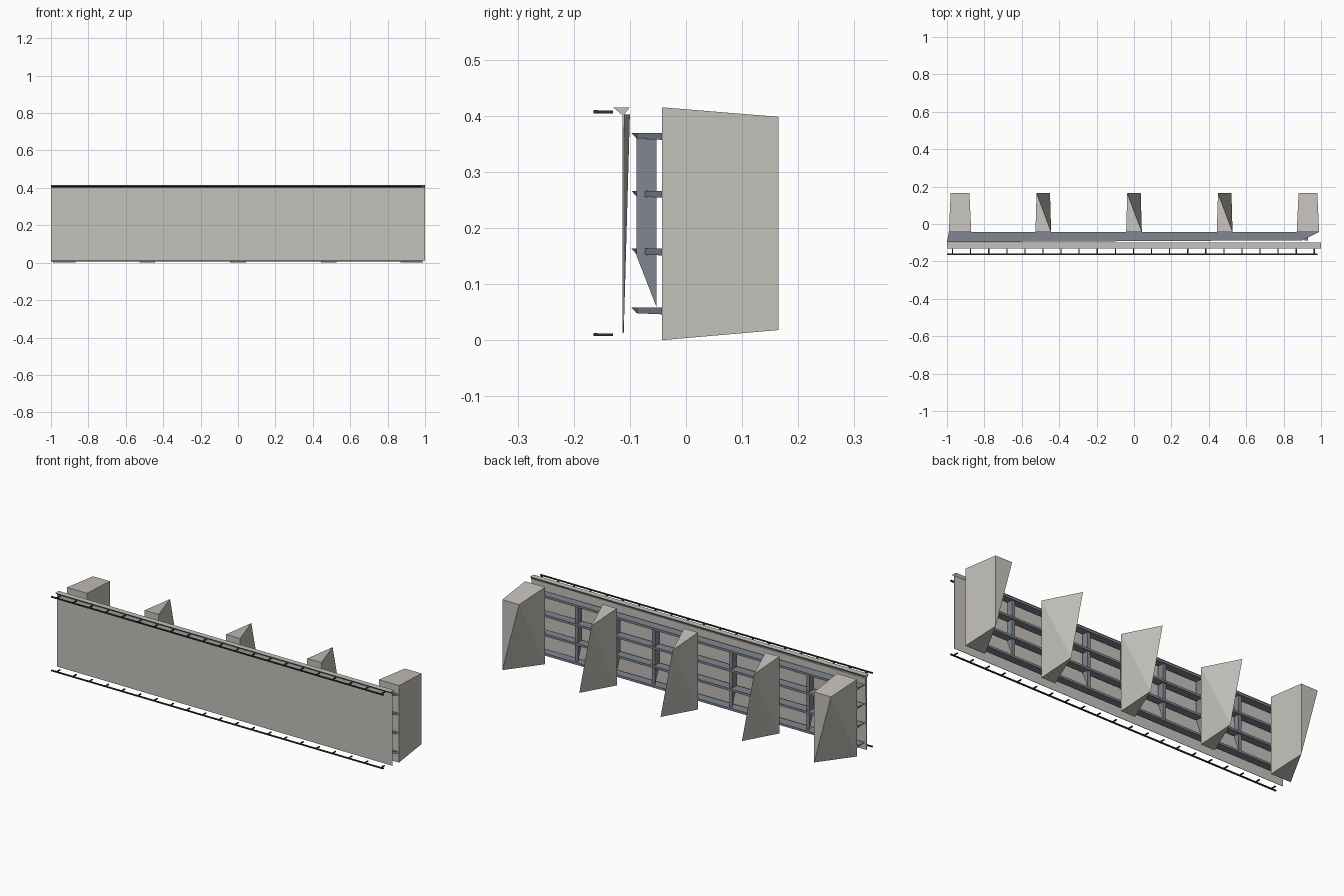
import bpy
import bmesh

cube = bpy.data.objects.get("Cube")
if cube:
    bpy.data.objects.remove(cube, do_unlink=True)


def material(name, rgb):
    mat = bpy.data.materials.new(name)
    mat.use_nodes = True
    mat.diffuse_color = (*rgb, 1)
    mat.node_tree.nodes["Principled BSDF"].inputs["Base Color"].default_value = (*rgb, 1)
    return mat


concrete = material("pale concrete", (0.56, 0.54, 0.50))
steel = material("blue grey steel", (0.22, 0.24, 0.28))
dark = material("dark metal", (0.03, 0.034, 0.03))


def finish(name, bm, mat):
    bmesh.ops.recalc_face_normals(bm, faces=bm.faces)
    mesh = bpy.data.meshes.new(name)
    bm.to_mesh(mesh)
    bm.free()
    mesh.materials.append(mat)
    obj = bpy.data.objects.new(name, mesh)
    bpy.context.collection.objects.link(obj)


def add_hull(bm, points):
    verts = [bm.verts.new(p) for p in points]
    made = bmesh.ops.convex_hull(bm, input=verts)
    faces = [g for g in made["geom"] if isinstance(g, bmesh.types.BMFace)]
    edges = {e for f in faces for e in f.edges}
    bmesh.ops.dissolve_limit(bm, angle_limit=0.002, verts=verts, edges=list(edges))


def hull(name, points, mat):
    bm = bmesh.new()
    add_hull(bm, points)
    finish(name, bm, mat)


def box_points(x0, x1, y0, y1, z0, z1):
    return [(x, y, z) for x in (x0, x1) for y in (y0, y1) for z in (z0, z1)]


# Display panel, slightly thicker at its upper right corner
FACE = -0.113
panel = [(x, FACE, z) for x in (-1, 1) for z in (0.012, 0.402)]
panel += [(-1, -0.1, 0.402), (1, FACE + 0.003, 0.402),
          (-1, FACE + 0.002, 0.012), (1, FACE + 0.002, 0.012)]
hull("display_panel", panel, concrete)

# Flared lip along the top of the panel
lip = [(x, y, z) for x in (-1, 1)
       for y, z in ((-0.112, 0.4), (-0.13, 0.415), (-0.1, 0.415))]
hull("panel_lip", lip, concrete)

# Posts: chipped rear corners make the back faces slant
FRONT, BACK = -0.043, 0.165


def post(name, x, half, back_half, square_top):
    points = [(x + s * half, FRONT, z) for s in (-1, 1) for z in (0, 0.415)]
    points += [(x - back_half, BACK, 0.398), (x + back_half, BACK, 0.018)]
    if square_top:
        points.append((x + back_half, BACK, 0.398))
    hull(name, points, concrete)


for side, x in (("right", -0.93), ("left", 0.93)):
    post(side + "_end_post", x, 0.06, 0.05, True)
for side, x in (("right", -0.485), ("centre", 0), ("left", 0.485)):
    post(side + "_inner_post", x, 0.042, 0.036, False)

# Horizontal rails between panel and posts
for i, z in enumerate((0.046, 0.151, 0.254, 0.357)):
    rail = [(x, FRONT, z + h) for x in (-0.99, 0.99) for h in (0, 0.012)]
    rail += [(-1, -0.097, z + 0.012), (0.9, -0.087, z + 0.012),
             (-0.9, -0.088, z + 0.002), (0.9, -0.087, z + 0.002)]
    hull(f"rail_{i + 1}", rail, steel)

# Upright studs tapering to a point at the foot
for i in range(-4, 5):
    x = i * 0.23
    stud = [(x + s, y, z) for s in (-0.009, 0.009)
            for y, z in ((-0.088, 0.36), (-0.053, 0.36), (-0.088, 0.15), (-0.053, 0.06))]
    hull(f"stud_{i + 5}", stud, steel)

# Lamp rails in front of the panel with regular brackets
for name, z in (("lower_lamp_rail", 0.007), ("upper_lamp_rail", 0.404)):
    bm = bmesh.new()
    add_hull(bm, box_points(-1, 0.98, -0.165, -0.158, z, z + 0.006))
    for i in range(21):
        x = -0.97 + i * 0.0967
        add_hull(bm, box_points(x - 0.003, x + 0.003, -0.158, -0.13, z, z + 0.005))
    finish(name, bm, dark)
